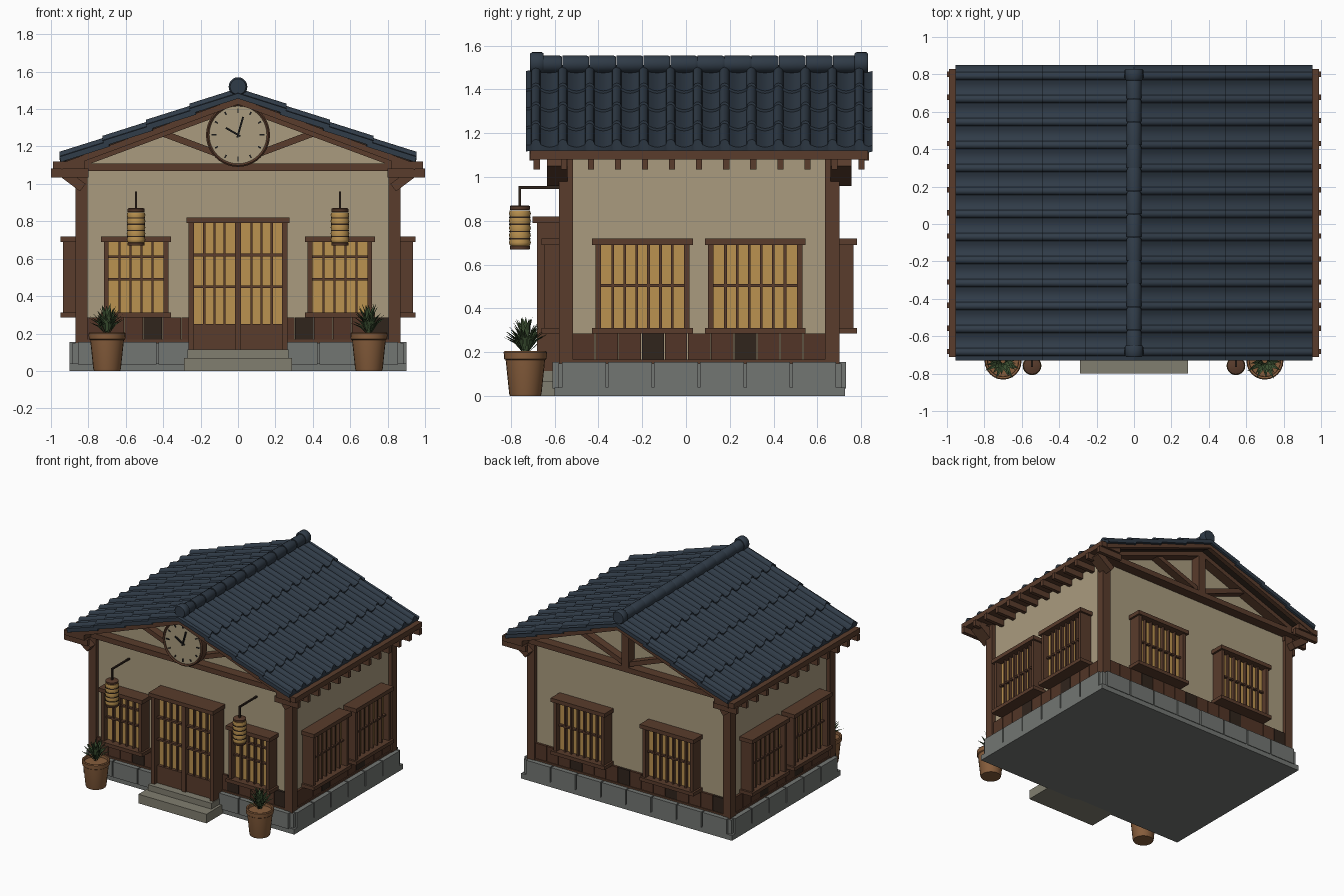
import bpy, bmesh, math, random
from mathutils import Matrix, Vector

if "Cube" in bpy.data.objects:
    bpy.data.objects.remove(bpy.data.objects["Cube"])

random.seed(4)
YC = 0.06          # middle of the building front to back


def material(name, r, g, b):
    m = bpy.data.materials.new(name)
    m.diffuse_color = (r, g, b, 1)
    m.use_nodes = True
    m.node_tree.nodes["Principled BSDF"].inputs["Base Color"].default_value = m.diffuse_color
    return m


WOOD = material("wood", 0.10, 0.045, 0.025)
PANEL = material("panel wood", 0.085, 0.036, 0.02)
DARK = material("dark wood", 0.03, 0.018, 0.012)
PLASTER = material("plaster", 0.40, 0.33, 0.21)
STONE = material("stone", 0.17, 0.18, 0.17)
STEP = material("step stone", 0.22, 0.21, 0.16)
GLASS = material("paper glass", 0.50, 0.29, 0.08)
TILE = material("roof tile", 0.03, 0.045, 0.065)
CLAY = material("clay", 0.24, 0.11, 0.045)
LEAF = material("leaf", 0.05, 0.09, 0.035)
BLACK = material("black", 0.01, 0.01, 0.01)


def finish(name, bm, mat, smooth=False, matrix=None, normals=True):
    if matrix is not None:
        bm.transform(matrix)
    if normals:
        bmesh.ops.recalc_face_normals(bm, faces=bm.faces)
    if smooth:
        for f in bm.faces:
            f.smooth = True
        for e in bm.edges:
            e.smooth = len(e.link_faces) == 2 and e.calc_face_angle(0) < 0.7
    me = bpy.data.meshes.new(name)
    bm.to_mesh(me)
    bm.free()
    ob = bpy.data.objects.new(name, me)
    me.materials.append(mat)
    bpy.context.collection.objects.link(ob)
    return ob


def boxes(name, items, mat, matrix=None):
    """items: (x0, x1, y0, y1, z0, z1)"""
    bm = bmesh.new()
    for x0, x1, y0, y1, z0, z1 in items:
        m = Matrix.Translation(((x0 + x1) / 2, (y0 + y1) / 2, (z0 + z1) / 2)) @ \
            Matrix.Diagonal((abs(x1 - x0), abs(y1 - y0), z1 - z0, 1))
        bmesh.ops.create_cube(bm, size=1, matrix=m)
    return finish(name, bm, mat, False, matrix)


def prism(name, pts, y0, y1, mat):
    """Extrude an xz outline along y."""
    bm = bmesh.new()
    f = bm.faces.new([bm.verts.new((x, y0, z)) for x, z in pts])
    r = bmesh.ops.extrude_face_region(bm, geom=[f])
    bmesh.ops.translate(bm, vec=(0, y1 - y0, 0), verts=[v for v in r["geom"] if isinstance(v, bmesh.types.BMVert)])
    return finish(name, bm, mat)


def strut(name, a, b, w, y0, y1, mat):
    a, b = Vector(a), Vector(b)
    d = (b - a).normalized()
    n = Vector((-d.y, d.x)) * w / 2
    return prism(name, [a + n, b + n, b - n, a - n], y0, y1, mat)


def lathe(name, profile, mat, matrix, n=20):
    """Spin (radius, z) points about z; ends are capped."""
    bm = bmesh.new()
    rings = [[bm.verts.new((r * math.cos(t * math.tau / n), r * math.sin(t * math.tau / n), z))
              for t in range(n)] for r, z in profile]
    for p, q in zip(rings, rings[1:]):
        for i in range(n):
            bm.faces.new((p[i], p[(i + 1) % n], q[(i + 1) % n], q[i]))
    bm.faces.new(rings[0])
    bm.faces.new(rings[-1])
    return finish(name, bm, mat, True, matrix)


T = Matrix.Translation
RX, RZ = (lambda a: Matrix.Rotation(a, 4, 'X')), (lambda a: Matrix.Rotation(a, 4, 'Z'))
# wall frames: local x along the wall, local -y outward
FRONT = T((0, -0.55, 0))
BACK = T((0, 0.67, 0)) @ RZ(math.pi)
RIGHT = T((0.84, YC, 0)) @ RZ(math.pi / 2)
LEFT = T((-0.84, YC, 0)) @ RZ(-math.pi / 2)

# foundation and steps
boxes("foundation", [(-0.9, 0.9, -0.6, 0.725, 0, 0.04), (-0.885, 0.885, -0.585, 0.71, 0.04, 0.15)], STONE)
for nm, fr, half, n in (("front", FRONT, 0.86, 8), ("back", BACK, 0.86, 8), ("right", RIGHT, 0.63, 6), ("left", LEFT, 0.63, 6)):
    w = 2 * half / n
    boxes(nm + "_stone_blocks", [(-half + i * w + 0.005, -half + (i + 1) * w - 0.005, -0.06, 0, 0.035, 0.155)
                                 for i in range(n)], STONE, fr)
boxes("door_steps", [(-0.29, 0.29, -0.80, -0.58, 0, 0.07), (-0.27, 0.27, -0.71, -0.58, 0.07, 0.115)], STEP)

# walls with gables, corner posts
prism("plaster_walls", [(-0.84, 0.1), (0.84, 0.1), (0.84, 1.13), (0, 1.44), (-0.84, 1.13)], -0.55, 0.67, PLASTER)
boxes("corner_posts", [(sx * 0.87, sx * 0.805, YC + sy * 0.64, YC + sy * 0.575, 0.12, 1.1)
                       for sx in (-1, 1) for sy in (-1, 1)], WOOD)

# lower wood boarding
for nm, fr, half, n in (("front", FRONT, 0.81, 16), ("back", BACK, 0.81, 16), ("right", RIGHT, 0.58, 11), ("left", LEFT, 0.58, 11)):
    w = 2 * half / n
    light, dark = [], []
    for i in range(n):
        x = -half + i * w
        if nm == "front" and abs(x + w / 2) < 0.2:
            continue
        (dark if i % 4 == 3 else light).append((x + 0.002, x + w - 0.002, -0.018, 0, 0.15, 0.285))
    boxes(nm + "_boards", light, PANEL, fr)
    boxes(nm + "_dark_boards", dark, DARK, fr)
    boxes(nm + "_sill_beam", [(-half, half, -0.025, 0, 0.15, 0.168)], WOOD, fr)


def window(name, frame, cx, w, panes, rails):
    h = w / 2
    m = frame @ T((cx, 0, 0))
    boxes(name + "_frame", [(-h - 0.015, h + 0.015, -0.11, 0, 0.69, 0.72), (-h - 0.015, h + 0.015, -0.11, 0, 0.285, 0.312),
                            (-h, -h + 0.025, -0.095, 0, 0.3, 0.7), (h - 0.025, h, -0.095, 0, 0.3, 0.7)], WOOD, m)
    boxes(name + "_paper", [(-h + 0.02, h - 0.02, -0.05, 0, 0.3, 0.7)], GLASS, m)
    step = (w - 0.05) / panes
    bars = [(-h + 0.025 + i * step - 0.006, -h + 0.025 + i * step + 0.006, -0.075, -0.045, 0.3, 0.7) for i in range(1, panes)]
    bars += [(-h + 0.02, h - 0.02, -0.07, -0.045, z - 0.006, z + 0.006) for z in rails]
    boxes(name + "_lattice", bars, WOOD, m)


for s, side in ((-1, "left"), (1, "right")):
    window("front_window_" + side, FRONT, s * 0.545, 0.345, 5, (0.49, 0.61))
    window("back_window_" + side, BACK, s * 0.38, 0.43, 7, (0.505,))
    fr = RIGHT if s > 0 else LEFT
    window(side + "_window_a", fr, s * -0.258, 0.43, 7, (0.505,))
    window(side + "_window_b", fr, s * 0.256, 0.43, 7, (0.505,))

# sliding door
boxes("door_frame", [(-0.275, 0.275, -0.15, 0, 0.79, 0.82), (-0.265, -0.235, -0.13, 0, 0.11, 0.8),
                     (0.235, 0.265, -0.13, 0, 0.11, 0.8), (-0.017, 0.017, -0.115, 0, 0.11, 0.8),
                     (-0.25, 0.25, -0.10, 0, 0.1, 0.25)], WOOD, FRONT)
boxes("door_paper", [(-0.24, 0.24, -0.075, 0, 0.24, 0.8)], GLASS, FRONT)
boxes("door_lattice", [(s * (0.017 + i * 0.0545) - 0.006, s * (0.017 + i * 0.0545) + 0.006, -0.095, -0.07, 0.24, 0.8)
                       for s in (-1, 1) for i in range(1, 4)] +
      [(-0.24, 0.24, -0.1, -0.07, z - 0.007, z + 0.007) for z in (0.45, 0.62)], WOOD, FRONT)

# gable trusses, braces and barge boards
K = 0.37


def chevron(top, thick, half):
    return [(-half, top - K * half), (0, top), (half, top - K * half),
            (half, top - thick - K * half), (0, top - thick), (-half, top - thick - K * half)]


for s, nm in ((-1, "front"), (1, "back")):
    y0, y1 = YC + s * 0.60, YC + s * 0.685
    boxes(nm + "_tie_beam", [(-0.93, 0.93, y0, y1, 1.07, 1.11), (-0.03, 0.03, y0, y1, 1.09, 1.43)], WOOD)
    prism(nm + "_truss_chord", chevron(1.46, 0.06, 0.9), y0, y1, WOOD)
    prism(nm + "_barge_board", chevron(1.46, 0.035, 0.945), YC + s * 0.74, YC + s * 0.775, WOOD)
    for t in (-1, 1):
        strut(nm + "_truss_strut", (0, 1.12), (t * 0.40, 1.27), 0.035, y0, YC + s * 0.67, WOOD)
        strut(nm + "_eave_brace", (t * 0.83, 0.98), (t * 0.95, 1.07), 0.05, y0, YC + s * 0.695, WOOD)

# eave beams and rafter tails
boxes("eave_beams", [(s * 0.82, s * 0.99, -0.71, 0.83, 1.08, 1.12) for s in (-1, 1)], WOOD)
boxes("rafter_tails", [(s * 0.80, s * 1.0, -0.7 + i * 0.1235 + 0.005, -0.7 + i * 0.1235 + 0.033, 1.035, 1.082)
                       for s in (-1, 1) for i in range(13)], WOOD)

# roof deck and overlapping tile courses
prism("roof_deck", chevron(1.465, 0.03, 0.94), -0.70, 0.82, DARK)
pitch, section = 0.123, []
for i in range(13):
    c = -0.685 + i * pitch
    for a in range(7):
        t = math.pi * a / 6
        section.append((c - 0.022 * math.cos(t), 0.024 * math.sin(t)))
    for u in (0.25, 0.5, 0.75):
        section.append((c + 0.022 + u * (pitch - 0.044), -0.012 * math.sin(math.pi * u)))
section = [(-0.73, -0.003)] + [p for p in section if p[0] < 0.84] + [(0.85, -0.003)]
for s, side in ((-1, "left"), (1, "right")):
    for k in range(4):
        xo = 0.26 + k * 0.2317
        xi = max(0, xo - 0.26)
        bm = bmesh.new()
        rows = []
        for x, lift in ((xi, -0.006), (xo, 0.008)):
            z = 1.493 - K * x + lift
            rows.append([bm.verts.new((s * x, y, z + h)) for y, h in section])
            rows.append([bm.verts.new((s * (x - (0.008 if x else 0)), y, z - 0.028 + min(h, 0))) for y, h in section])
        it, ib, ot, ob = rows
        for p, q in ((it, ot), (ot, ob), (ob, ib), (ib, it)):
            for i in range(len(p) - 1):
                bm.faces.new((p[i], p[i + 1], q[i + 1], q[i]))
        for e in (0, -1):
            bm.faces.new((it[e], ot[e], ob[e], ib[e]))
        finish(f"{side}_tile_course_{k + 1}", bm, TILE, True)

# ridge tiles and end caps
for i in range(12):
    lathe("ridge_tile", [(0.034, 0), (0.04, 0.012), (0.04, 0.122)], TILE,
          T((0, -0.69 + i * 0.1235 + 0.124, 1.515)) @ RX(math.pi / 2), 16)
for y in (-0.65, 0.83):
    lathe("ridge_end_cap", [(0.044, 0), (0.05, 0.008), (0.05, 0.052), (0.042, 0.062)], TILE,
          T((0, y, 1.52)) @ RX(math.pi / 2), 20)

# clock
CLK = T((0, -0.62, 1.262)) @ RX(math.pi / 2)
lathe("clock_rim", [(0.171, 0), (0.171, 0.055), (0.163, 0.062), (0.154, 0.055), (0.154, 0.045)], WOOD, CLK, 40)
lathe("clock_face", [(0.155, 0.03), (0.155, 0.05)], PLASTER, CLK, 40)
for i in range(12):
    long = 0.026 if i % 3 == 0 else 0.018
    boxes("clock_mark", [(-0.004, 0.004, 0.142 - long, 0.142, 0.048, 0.055)], BLACK, CLK @ RZ(-i * math.tau / 12))
for nm, ang, ln in (("hour_hand", 60, 0.075), ("minute_hand", -16, 0.1)):
    boxes(nm, [(-0.005, 0.005, -0.015, ln, 0.05, 0.06)], BLACK, CLK @ RZ(math.radians(ang)))

# lanterns on brackets, potted plants
for s, side in ((-1, "left"), (1, "right")):
    x, y = s * 0.545, -0.758
    body = [(0.042, 0.685)]
    for i in range(5):
        z = 0.685 + i * 0.033
        body += [(0.046, z + 0.003), (0.05, z + 0.016), (0.046, z + 0.03)]
    lathe(side + "_lantern", body, GLASS, T((x, y, 0)))
    for z0, z1 in ((0.67, 0.688), (0.85, 0.87)):
        lathe(side + "_lantern_cap", [(0.044, z0), (0.046, z0 + 0.004), (0.046, z1 - 0.004), (0.04, z1)], WOOD, T((x, y, 0)))
    for i in range(1, 5):
        z = 0.685 + i * 0.033
        lathe(side + "_lantern_hoop", [(0.049, z - 0.003), (0.049, z + 0.003)], DARK, T((x, y, 0)))
    boxes(side + "_lantern_bracket", [(x - 0.006, x + 0.006, y - 0.006, y + 0.006, 0.86, 0.958),
                                      (x - 0.006, x + 0.006, y, -0.545, 0.946, 0.958)], DARK)
    x, y = s * 0.70, -0.733
    lathe(side + "_pot", [(0.07, 0), (0.074, 0.012), (0.09, 0.165), (0.097, 0.17), (0.099, 0.2), (0.094, 0.206),
                          (0.084, 0.204), (0.082, 0.185)], CLAY, T((x, y, 0)), 24)
    bm = bmesh.new()
    for i in range(34):
        a = i * 2.4 + random.uniform(-0.2, 0.2)
        reach = 0.02 + 0.09 * (i / 33) ** 0.7
        top = 0.17 - 0.09 * (i / 33) + random.uniform(-0.02, 0.01)
        d, n = Vector((math.cos(a), math.sin(a), 0)), Vector((-math.sin(a), math.cos(a), 0)) * 0.012
        up = Vector((0, 0, 1))
        b, m, t = d * 0.01, d * reach * 0.5 + up * top * 0.7, d * reach + up * top
        l, r, k = bm.verts.new(m + n), bm.verts.new(m - n), bm.verts.new(m - up * 0.006)
        vb, vt = bm.verts.new(b), bm.verts.new(t)
        for f in ((vb, l, k), (vb, k, r), (l, vt, k), (k, vt, r)):
            bm.faces.new(f)
    finish(side + "_plant_leaves", bm, LEAF, False, T((x, y, 0.195)))
